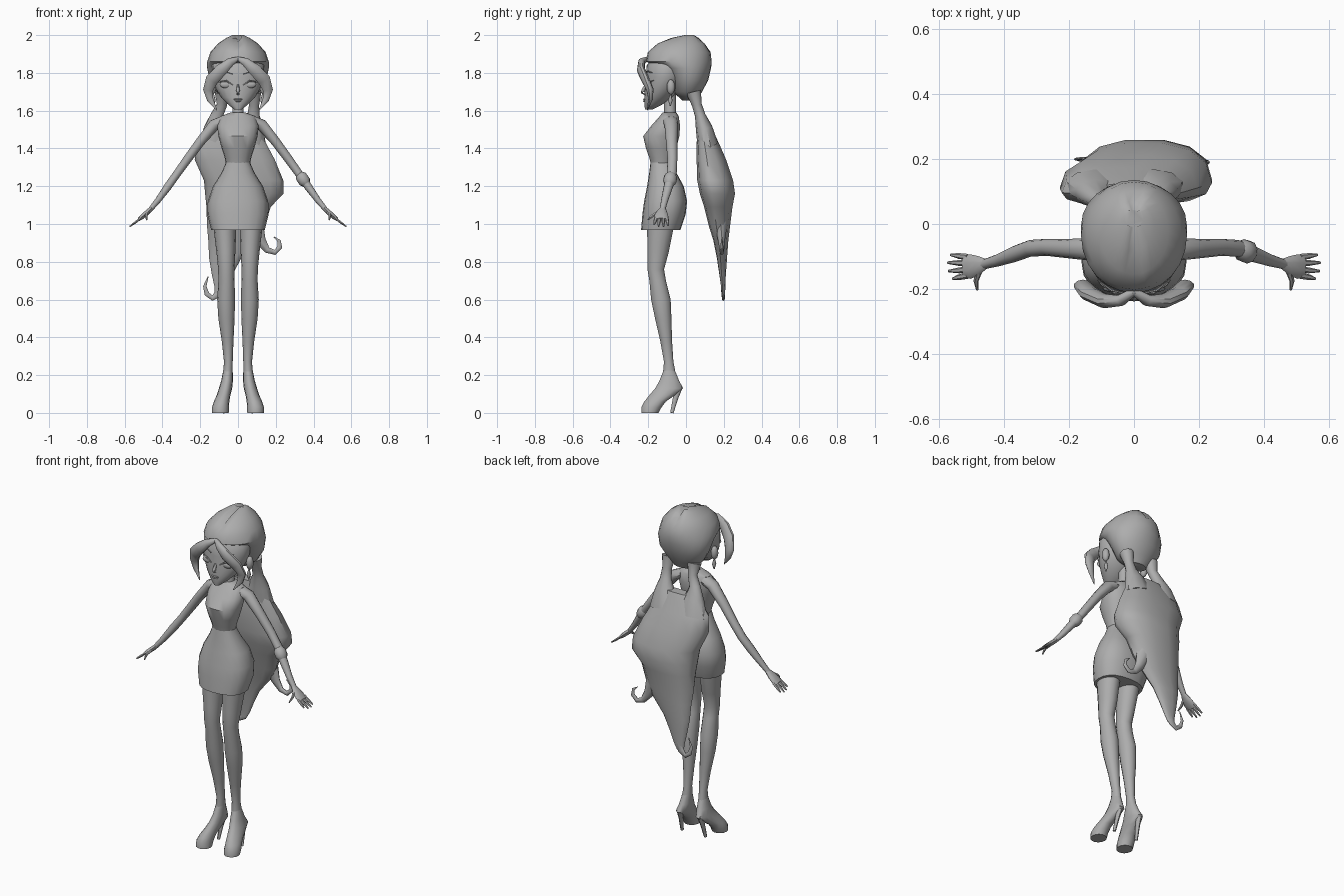
import bpy, bmesh, math
from mathutils import Vector

grey = bpy.data.materials.new("plain_grey")
grey.diffuse_color = (0.42, 0.42, 0.42, 1)


def finish(name, bm, angle=45):
    bmesh.ops.recalc_face_normals(bm, faces=bm.faces)
    me = bpy.data.meshes.new(name)
    bm.to_mesh(me)
    bm.free()
    ob = bpy.data.objects.new(name, me)
    bpy.context.collection.objects.link(ob)
    me.materials.append(grey)
    bpy.ops.object.select_all(action='DESELECT')
    ob.select_set(True)
    bpy.context.view_layer.objects.active = ob
    bpy.ops.object.shade_smooth_by_angle(angle=math.radians(angle))
    return ob


def skin(name, rings, angle=45):
    """Join rings of points with quads and close both ends."""
    bm = bmesh.new()
    vs = [[bm.verts.new(p) for p in r] for r in rings]
    n = len(vs[0])
    for a, b in zip(vs, vs[1:]):
        for i in range(n):
            j = (i + 1) % n
            bm.faces.new((a[i], a[j], b[j], b[i]))
    bm.faces.new(vs[0])
    bm.faces.new(vs[-1])
    return finish(name, bm, angle)


def loft(name, secs, n=16, mid=0.5, power=1.0, s=1):
    """Horizontal sections: (z, centre x, half width, front y, back y)."""
    rings = []
    for z, cx, hw, y0, y1 in secs:
        yc = y0 + (y1 - y0) * mid
        ring = []
        for i in range(n):
            a = 2 * math.pi * i / n
            c, d = math.cos(a), math.sin(a)
            c = math.copysign(abs(c) ** power, c)
            d = math.copysign(abs(d) ** power, d)
            ring.append((s * (cx + hw * c), yc + d * (y1 - yc if d > 0 else yc - y0), z))
        rings.append(ring)
    return skin(name, rings)


def tube(name, pts, n=10, ref=(0, 1, 0), s=1):
    """Path points: (x, y, z, radius along ref, radius across)."""
    rings = []
    for i, (x, y, z, ru, rv) in enumerate(pts):
        a, b = pts[max(i - 1, 0)], pts[min(i + 1, len(pts) - 1)]
        t = (Vector(b[:3]) - Vector(a[:3])).normalized()
        u = Vector(ref)
        u = (u - t * u.dot(t)).normalized()
        v = t.cross(u)
        ring = []
        for k in range(n):
            w = 2 * math.pi * k / n
            p = Vector((x, y, z)) + u * ru * math.cos(w) + v * rv * math.sin(w)
            ring.append((p.x * s, p.y, p.z))
        rings.append(ring)
    return skin(name, rings)


def blob(name, loc, rad):
    bm = bmesh.new()
    bmesh.ops.create_uvsphere(bm, u_segments=12, v_segments=8, radius=1)
    for v in bm.verts:
        v.co = Vector([v.co[i] * rad[i] + loc[i] for i in range(3)])
    return finish(name, bm)


# Head: face, nose, mouth, neck
loft("face", [(1.605, 0, .018, -.216, -.18), (1.63, 0, .05, -.221, -.13), (1.67, 0, .09, -.221, -.07),
              (1.72, 0, .12, -.218, -.03), (1.78, 0, .138, -.212, 0), (1.84, 0, .138, -.208, 0),
              (1.89, 0, .1, -.17, 0)], n=20)
tube("nose", [(0, -.212, 1.735, .008, .006), (0, -.226, 1.705, .011, .010), (0, -.236, 1.695, .004, .005),
              (0, -.216, 1.685, .003, .008)], n=8)
blob("upper_lip", (0, -.219, 1.660), (.024, .008, .005))
blob("lower_lip", (0, -.219, 1.651), (.018, .008, .005))
tube("neck", [(0, -.08, 1.54, .042, .045), (0, -.085, 1.59, .031, .030), (0, -.085, 1.70, .031, .032)])

# Hair cap with a notched parting on top
cap = loft("hair_cap", [(1.655, 0, .06, -.02, .06), (1.70, 0, .115, -.07, .085), (1.76, 0, .150, -.09, .117),
                        (1.825, 0, .163, -.14, .133), (1.86, 0, .163, -.212, .136), (1.91, 0, .146, -.202, .130),
                        (1.955, 0, .106, -.155, .103), (1.985, 0, .062, -.08, .07), (2.0, 0, .03, -.01, .045)], n=24)
for v in cap.data.vertices:
    if abs(v.co.x) < .012 and v.co.z > 1.95:
        v.co.z -= .022

# Torso and skirt
loft("torso", [(1.59, 0, .04, -.125, -.05), (1.57, 0, .095, -.14, -.038), (1.52, 0, .110, -.185, -.03),
               (1.465, 0, .104, -.228, -.034), (1.40, 0, .086, -.213, -.05), (1.35, 0, .070, -.195, -.065),
               (1.31, 0, .062, -.185, -.075)], n=18, power=.9)
loft("skirt", [(1.325, 0, .064, -.188, -.073), (1.27, 0, .088, -.195, -.05), (1.20, 0, .132, -.206, -.012),
               (1.12, 0, .160, -.222, .006), (1.05, 0, .162, -.231, -.002), (.967, 0, .141, -.238, -.03)],
     n=20, power=.85)

# Mirrored parts
for s, side in ((1, "left"), (-1, "right")):
    blob(side + "_eye", (s * .063, -.198, 1.738), (.034, .012, .019))
    tube(side + "_lash", [(.028, -.213, 1.735, .004, .003), (.06, -.212, 1.757, .005, .005),
                          (.10, -.186, 1.752, .004, .004), (.112, -.172, 1.762, .002, .002)], n=6, s=s)
    tube(side + "_brow", [(.03, -.214, 1.795, .003, .003), (.07, -.204, 1.81, .004, .004),
                          (.105, -.178, 1.80, .002, .002)], n=6, s=s)
    blob(side + "_ear", (s * .135, -.08, 1.725), (.02, .022, .04))
    tube(side + "_earring", [(.131, -.082, 1.69, .003, .003), (.130, -.083, 1.655, .012, .012),
                             (.130, -.083, 1.625, .003, .003)], n=8, s=s)

    # Swept fringe
    tube(side + "_fringe", [(-.004, -.205, 1.878, .012, .008), (.04, -.235, 1.858, .018, .024),
                            (.09, -.238, 1.815, .022, .034), (.137, -.215, 1.765, .022, .036),
                            (.158, -.190, 1.71, .019, .028), (.148, -.188, 1.66, .012, .018),
                            (.112, -.205, 1.603, .002, .002)], s=s)

    # Arm and hand
    tube(side + "_arm", [(.075, -.085, 1.545, .042, .030), (.125, -.078, 1.525, .036, .032),
                         (.20, -.076, 1.435, .030, .026), (.27, -.072, 1.34, .026, .024),
                         (.32, -.075, 1.27, .026, .022), (.37, -.093, 1.20, .025, .022),
                         (.42, -.112, 1.13, .019, .017), (.465, -.125, 1.075, .015, .013)], s=s)
    tube(side + "_palm", [(.455, -.122, 1.085, .015, .012), (.48, -.128, 1.062, .030, .014),
                          (.505, -.131, 1.04, .038, .013), (.525, -.132, 1.024, .034, .009)], s=s)
    for i, (dy, tip) in enumerate(((.029, .036), (.010, .012), (-.010, -.014), (-.028, -.038))):
        k = (.9, 1.05, 1.0, .8)[i]
        tube(f"{side}_finger_{i + 1}", [(.513, -.131 + dy, 1.033, .010, .008),
                                        (.54, -.131 + (dy + tip) / 2, 1.011, .009, .007),
                                        (.513 + .058 * k, -.131 + tip, 1.033 - .045 * k, .004, .004)], n=6, s=s)
    tube(side + "_thumb", [(.475, -.14, 1.065, .010, .012), (.487, -.175, 1.045, .008, .009),
                           (.483, -.203, 1.022, .004, .004)], n=6, ref=(1, 0, 0), s=s)

    # Leg, shoe and heel
    loft(side + "_leg", [(1.05, .072, .062, -.21, -.05), (.95, .068, .058, -.207, -.07), (.85, .064, .050, -.206, -.09),
                         (.76, .062, .043, -.205, -.115), (.70, .061, .043, -.195, -.105),
                         (.60, .063, .047, -.186, -.08), (.50, .061, .043, -.165, -.076),
                         (.38, .055, .031, -.137, -.073), (.27, .051, .023, -.117, -.066),
                         (.19, .055, .026, -.125, -.05)], n=14, s=s)
    loft(side + "_shoe", [(.225, .053, .025, -.12, -.058), (.17, .058, .031, -.142, -.035),
                          (.13, .066, .035, -.165, -.013), (.095, .076, .036, -.195, -.055),
                          (.06, .087, .041, -.222, -.105), (.03, .093, .045, -.237, -.128),
                          (0, .093, .044, -.237, -.145)], n=14, s=s)
    tube(side + "_heel", [(.067, -.038, .14, .022, .018), (.072, -.055, .08, .014, .012),
                          (.078, -.075, 0, .009, .009)], n=8, s=s)

    # Bunch of hair from the nape into the shared tail
    dx = 0 if s > 0 else .03
    tube(side + "_bunch", [(.085, .04, 1.70, .040, .040), (.085, .058, 1.63, .026, .028),
                           (.082 + dx, .075, 1.575, .028, .034), (.075 + dx * 1.5, .095, 1.51, .044, .062),
                           (.06 + dx * 2, .115, 1.42, .055, .095)], s=s)

# Bracelet on one forearm
tube("bracelet", [(.325, -.078, 1.262, .025, .023), (.335, -.081, 1.25, .035, .033),
                  (.353, -.087, 1.224, .036, .033), (.363, -.091, 1.21, .025, .022)])

# Long tail of hair: flat in front, arched behind
loft("hair_tail", [(1.53, -.02, .115, .07, .125), (1.43, -.038, .185, .055, .175), (1.34, -.017, .212, .055, .215),
                   (1.23, .03, .210, .058, .252), (1.16, .033, .207, .072, .262), (1.09, .003, .170, .095, .248),
                   (.99, -.012, .152, .12, .235), (.91, -.032, .125, .145, .225), (.82, -.068, .085, .163, .218),
                   (.74, -.082, .058, .175, .212), (.67, -.09, .035, .185, .208), (.63, -.1, .022, .188, .205)],
     n=14, mid=.35, power=.85)

# Curled ends
tube("right_curl", [(-.088, .197, .68, .012, .028), (-.105, .197, .63, .010, .022), (-.135, .198, .607, .008, .014),
                    (-.165, .199, .63, .007, .013), (-.176, .200, .67, .005, .009), (-.158, .200, .722, .002, .002)], n=8)
tube("left_curl", [(.085, .185, 1.0, .035, .05), (.12, .188, .91, .018, .028), (.155, .190, .862, .012, .017),
                   (.195, .190, .850, .010, .014), (.222, .190, .877, .008, .013), (.218, .190, .91, .005, .009),
                   (.190, .190, .932, .002, .002)], n=8)
